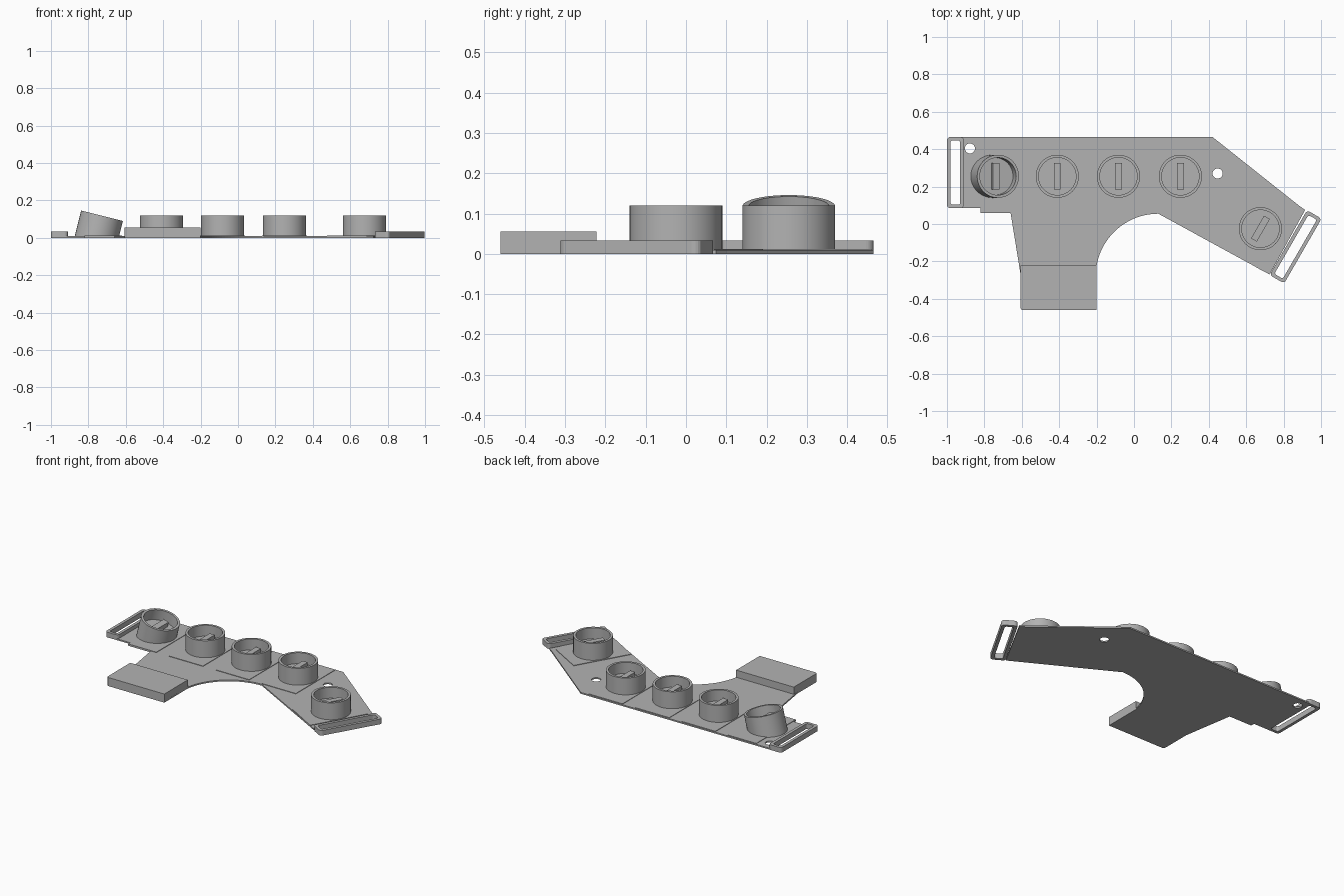
import bpy, bmesh, math
from mathutils import Matrix, Vector

if "Cube" in bpy.data.objects:
    bpy.data.objects.remove(bpy.data.objects["Cube"])

grey = bpy.data.materials.new("plain grey")
grey.use_nodes = True
grey.diffuse_color = (0.45, 0.45, 0.45, 1)
grey.node_tree.nodes["Principled BSDF"].inputs["Base Color"].default_value = (0.45, 0.45, 0.45, 1)


def finish(name, bm):
    bmesh.ops.recalc_face_normals(bm, faces=bm.faces)
    mesh = bpy.data.meshes.new(name)
    bm.to_mesh(mesh)
    bm.free()
    mesh.materials.append(grey)
    obj = bpy.data.objects.new(name, mesh)
    bpy.context.collection.objects.link(obj)
    return obj


def prism(name, points, z0, z1, matrix=Matrix()):
    """Extrude an outline from z0 up to z1."""
    bm = bmesh.new()
    face = bm.faces.new([bm.verts.new((x, y, z0)) for x, y in points])
    top = bmesh.ops.extrude_face_region(bm, geom=[face])["geom"]
    bmesh.ops.translate(bm, vec=(0, 0, z1 - z0),
                        verts=[v for v in top if isinstance(v, bmesh.types.BMVert)])
    bm.transform(matrix)
    return finish(name, bm)


def arc(cx, cy, r, a0, a1, n):
    angles = [math.radians(a0 + (a1 - a0) * i / n) for i in range(n + 1)]
    return [(cx + r * math.cos(a), cy + r * math.sin(a)) for a in angles]


def rounded(hx, hy, r):
    points = []
    for i, (sx, sy) in enumerate([(1, 1), (-1, 1), (-1, -1), (1, -1)]):
        points += arc(sx * (hx - r), sy * (hy - r), r, 90 * i, 90 * i + 90, 5)
    return points


def cut(target, cutter):
    mod = target.modifiers.new("opening", "BOOLEAN")
    mod.operation = "DIFFERENCE"
    mod.solver = "EXACT"
    mod.object = cutter
    cutter.hide_render = True
    cutter.hide_viewport = True
    cutter.display_type = "WIRE"


def placed(x, y, degrees=0):
    return Matrix.Translation((x, y, 0)) @ Matrix.Rotation(math.radians(degrees), 4, "Z")


# Thin base plate with a curved cutaway
outline = [(-0.93, 0.465), (0.42, 0.465), (0.88, 0.1), (0.915, 0.075), (0.725, -0.27)]
outline += arc(0.13, -0.28, 0.335, 90, 169.7, 24)
outline += [(-0.2, -0.46), (-0.595, -0.46), (-0.608, -0.447), (-0.608, -0.26),
            (-0.66, 0.06), (-0.82, 0.06), (-0.82, 0.085), (-0.93, 0.085)]
plate = prism("base_plate", outline, 0, 0.009)

# Round mounting holes
for i, (x, y) in enumerate([(-0.877, 0.404), (0.447, 0.27)]):
    cut(plate, prism(f"hole_cutter_{i}", arc(x, y, 0.027, 0, 345, 23), -0.1, 0.1))

# Strap loops at both ends
for side, matrix, half in (("right", placed(-0.955, 0.275), 0.19),
                           ("left", placed(0.864, -0.122, -30), 0.2)):
    loop = prism(side + "_strap_loop", rounded(0.045, half, 0.018), 0, 0.033, matrix)
    slot = prism(side + "_slot_cutter", rounded(0.026, half - 0.018, 0.012), -0.1, 0.1, matrix)
    cut(loop, slot)
    cut(plate, slot)

# Raised block on the lower tab
block = [(-0.2, -0.222), (-0.608, -0.222)] + arc(-0.593, -0.445, 0.015, 180, 270, 5) + [(-0.2, -0.46)]
prism("tab_block", block, 0, 0.055)


def cup(name, x, y, top, tilt=0, turn=0):
    """Round cup with a thin wall, a floor and a central bar."""
    matrix = (Matrix.Translation((x, y, top)) @ Matrix.Rotation(math.radians(tilt), 4, "Y")
              @ Matrix.Rotation(math.radians(turn), 4, "Z"))
    bm = bmesh.new()
    rings = []
    for r, z in [(0.115, -0.165), (0.115, 0), (0.1, 0), (0.1, -0.07)]:
        rings.append([bm.verts.new((px, py, z)) for px, py in arc(0, 0, r, 0, 352.5, 47)])
    for a, b in zip(rings, rings[1:]):
        for i in range(48):
            j = (i + 1) % 48
            bm.faces.new((a[i], a[j], b[j], b[i]))
    bm.faces.new(rings[-1])
    bm.transform(matrix)
    # trim the wall inside the plate and close it
    result = bmesh.ops.bisect_plane(bm, geom=bm.verts[:] + bm.edges[:] + bm.faces[:],
                                    plane_co=Vector((0, 0, 0.003)), plane_no=Vector((0, 0, 1)),
                                    clear_inner=True)
    rim = [e for e in result["geom_cut"] if isinstance(e, bmesh.types.BMEdge)]
    bmesh.ops.edgeloop_fill(bm, edges=rim)
    obj = finish(name, bm)
    bpy.ops.object.select_all(action="DESELECT")
    obj.select_set(True)
    bpy.context.view_layer.objects.active = obj
    bpy.ops.object.shade_smooth_by_angle(angle=math.radians(30))
    bar = [(0.018, 0.07), (-0.018, 0.07), (-0.018, -0.07), (0.018, -0.07)]
    prism(name + "_bar", bar, -0.072, -0.037, matrix)


# Row of cups, each on a slightly raised pad
pad = [(0.12, 0.205), (-0.12, 0.205), (-0.12, -0.195), (0.12, -0.195)]
for i, x in enumerate([-0.41, -0.083, 0.248]):
    prism(f"pad_{i + 2}", pad, 0.005, 0.012, placed(x, 0.255))
    cup(f"cup_{i + 2}", x, 0.255, 0.12)

# Tilted end cup
prism("pad_1", [(x * 0.83, y) for x, y in pad], 0.005, 0.012, placed(-0.72, 0.255))
cup("cup_1", -0.727, 0.255, 0.118, tilt=14)

# Turned end cup
prism("pad_5", [(x, max(min(y, 0.18), -0.19)) for x, y in pad], 0.005, 0.012, placed(0.676, -0.025, -30))
cup("cup_5", 0.676, -0.025, 0.12, turn=-30)
